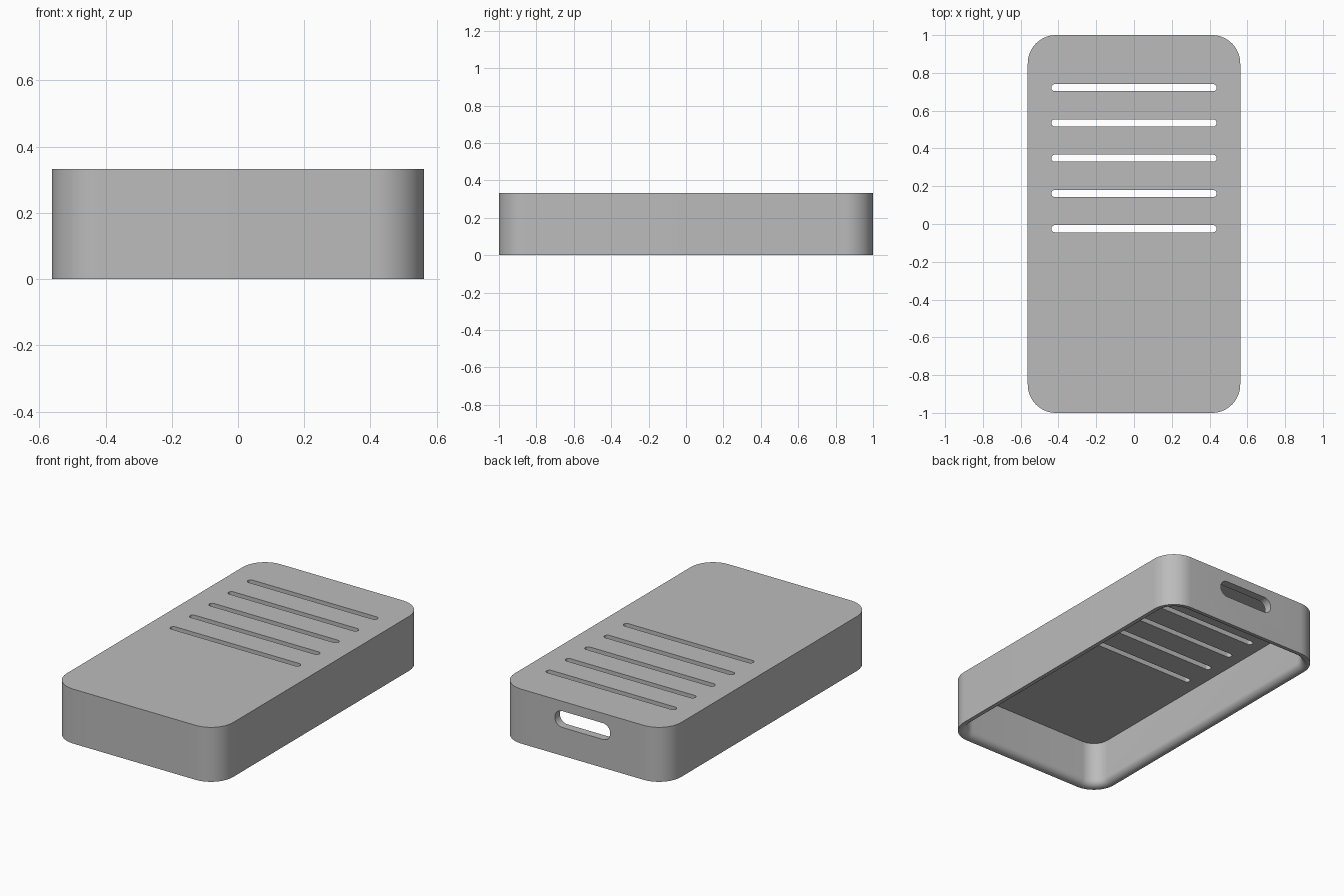
import bpy, bmesh, math

old = bpy.data.objects.get("Cube")
if old:
    bpy.data.objects.remove(old)

HALF_X, HALF_Y, HEIGHT, RADIUS = 0.5625, 1.0, 0.333, 0.15
WALL, ROOF, LIP = 0.05, 0.055, 0.04

grey = bpy.data.materials.new("plain grey")
grey.use_nodes = True
colour = (0.5, 0.5, 0.5, 1)
grey.diffuse_color = colour
grey.node_tree.nodes["Principled BSDF"].inputs["Base Color"].default_value = colour


def rounded_outline(hx, hy, r, steps=16):
    """Points of a rounded rectangle, counter-clockwise."""
    pts = []
    for quarter, (sx, sy) in enumerate(((1, 1), (-1, 1), (-1, -1), (1, -1))):
        for i in range(steps + 1):
            a = (quarter + i / steps) * math.pi / 2
            pts.append((sx * (hx - r) + r * math.cos(a),
                        sy * (hy - r) + r * math.sin(a)))
    return pts


def loft(name, rings):
    """Skin a stack of equal point rings and close both ends."""
    bm = bmesh.new()
    loops = [[bm.verts.new(p) for p in ring] for ring in rings]
    for low, high in zip(loops, loops[1:]):
        for i in range(len(low)):
            j = (i + 1) % len(low)
            bm.faces.new((low[i], low[j], high[j], high[i]))
    bm.faces.new(loops[0])
    bm.faces.new(loops[-1])
    bmesh.ops.remove_doubles(bm, verts=bm.verts, dist=1e-5)
    bmesh.ops.recalc_face_normals(bm, faces=bm.faces)
    mesh = bpy.data.meshes.new(name)
    bm.to_mesh(mesh)
    bm.free()
    mesh.materials.append(grey)
    obj = bpy.data.objects.new(name, mesh)
    bpy.context.collection.objects.link(obj)
    return obj


# Shell section as (inset, height): roof, outer wall, rounded inner lip, ceiling
section = [(0, HEIGHT), (0, 0)]
for k in range(9):
    a = k / 8 * math.pi / 2
    section.append((WALL - LIP + LIP * math.sin(a), LIP - LIP * math.cos(a)))
section.append((WALL, HEIGHT - ROOF))
shell = loft("cover_shell", [
    [(x, y, z) for x, y in rounded_outline(HALF_X - d, HALF_Y - d, RADIUS - d)]
    for d, z in section])

# Cutters: five vents through the roof and a grip hole in the back wall
cutters = []
vent = rounded_outline(0.4375, 0.0188, 0.0187, 8)
for n in range(5):
    yc = -0.025 + n * 0.1867
    cutters.append(loft(f"vent_cutter_{n + 1}",
                        [[(x, y + yc, z) for x, y in vent] for z in (0.2, 0.4)]))
grip = rounded_outline(0.1875, 0.05, 0.0499, 12)
cutters.append(loft("grip_cutter",
                    [[(x, y, z + 0.223) for x, z in grip] for y in (0.9, 1.1)]))

for cutter in cutters:
    cutter.hide_render = True
    cut = shell.modifiers.new(cutter.name, 'BOOLEAN')
    cut.operation = 'DIFFERENCE'
    cut.solver = 'EXACT'
    cut.object = cutter

# Apply the cuts, drop the cutters and shade
bpy.context.view_layer.objects.active = shell
shell.select_set(True)
for cutter in cutters:
    bpy.ops.object.modifier_apply(modifier=cutter.name)
    bpy.data.objects.remove(cutter)
bpy.ops.object.shade_smooth_by_angle(angle=math.radians(30))
